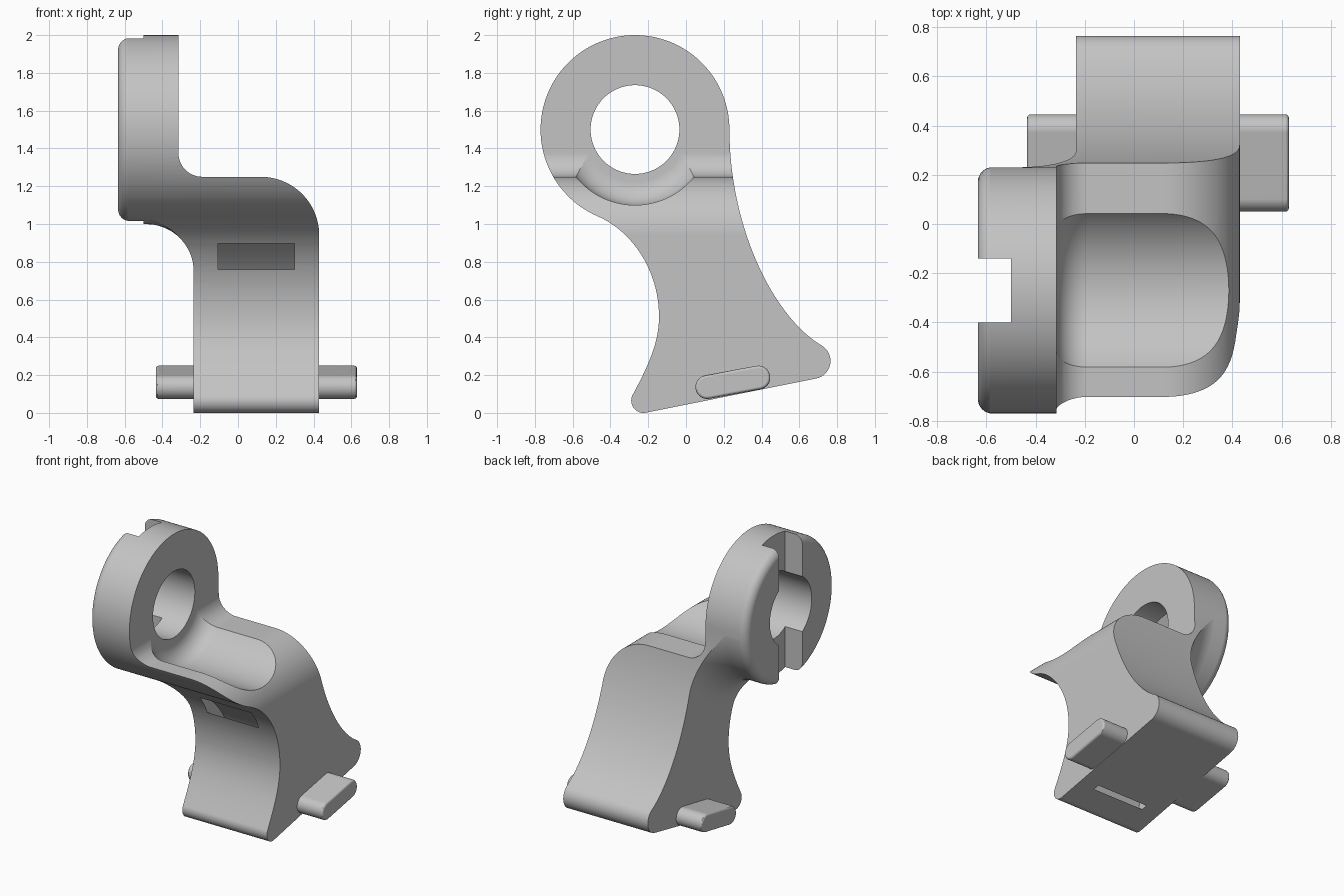
import bpy, bmesh, math
from mathutils import Vector
from mathutils.geometry import interpolate_bezier

cube = bpy.data.objects.get("Cube")
if cube:
    bpy.data.objects.remove(cube, do_unlink=True)

grey = bpy.data.materials.new("plain grey")
grey.use_nodes = True
COLOUR = (0.55, 0.55, 0.55, 1)
grey.diffuse_color = COLOUR
for node in grey.node_tree.nodes:
    if node.type == 'BSDF_PRINCIPLED':
        node.inputs["Base Color"].default_value = COLOUR

RING_Y, RING_Z = -0.27, 1.5


def arc(cx, cy, r, start, end, n=20):
    angles = [math.radians(start + (end - start) * i / n) for i in range(n + 1)]
    return [(cx + r * math.cos(a), cy + r * math.sin(a)) for a in angles]


def bezier(a, b, c, d, n=24):
    pts = interpolate_bezier(*[Vector((*p, 0)) for p in (a, b, c, d)], n)
    return [(p.x, p.y) for p in pts][1:-1]


def finish(name, bm):
    bmesh.ops.recalc_face_normals(bm, faces=bm.faces)
    mesh = bpy.data.meshes.new(name)
    bm.to_mesh(mesh)
    bm.free()
    mesh.materials.append(grey)
    obj = bpy.data.objects.new(name, mesh)
    bpy.context.collection.objects.link(obj)
    return obj


def prism(name, profile, low, high, axis):
    """Extrude a closed profile along x (profile in y, z) or y (profile in x, z)."""
    place = (lambda p, d: (d, *p)) if axis == 'x' else (lambda p, d: (p[0], d, p[1]))
    bm = bmesh.new()
    face = bm.faces.new([bm.verts.new(place(p, low)) for p in profile])
    result = bmesh.ops.extrude_face_region(bm, geom=[face])
    moved = [v for v in result["geom"] if isinstance(v, bmesh.types.BMVert)]
    step = place((0, 0), high - low)
    bmesh.ops.translate(bm, verts=moved, vec=step)
    return finish(name, bm)


def lathe(name, profile, segments=128):
    """Turn (x, radius) points about the ring axis."""
    bm = bmesh.new()
    rings = []
    for x, r in profile:
        turn = [2 * math.pi * (i + 0.5) / segments for i in range(segments)]
        rings.append([bm.verts.new((x, RING_Y + r * math.cos(a), RING_Z + r * math.sin(a))) for a in turn])
    for a, b in zip(rings, rings[1:]):
        for i in range(segments):
            j = (i + 1) % segments
            bm.faces.new((a[i], a[j], b[j], b[i]))
    bm.faces.new(rings[0])
    bm.faces.new(rings[-1])
    return finish(name, bm)


def combine(target, tool, operation):
    mod = target.modifiers.new("cut", 'BOOLEAN')
    mod.operation, mod.object, mod.solver = operation, tool, 'EXACT'
    bpy.context.view_layer.objects.active = target
    bpy.ops.object.modifier_apply(modifier=mod.name)
    bpy.data.objects.remove(tool, do_unlink=True)


def smooth(obj):
    bpy.ops.object.select_all(action='DESELECT')
    obj.select_set(True)
    bpy.context.view_layer.objects.active = obj
    bpy.ops.object.shade_smooth_by_angle(angle=math.radians(30))
    obj.modifiers.new("even normals", 'WEIGHTED_NORMAL').keep_sharp = True


# Side outline: ring, concave front, sloping foot, concave back
side = arc(RING_Y, RING_Z, 0.5, 0, 246, 90)
side += bezier((-0.47, 1.042), (-0.28, 0.96), (-0.143, 0.75), (-0.143, 0.51))
side += [(-0.143, 0.51)]
side += bezier((-0.143, 0.51), (-0.143, 0.37), (-0.2, 0.25), (-0.28, 0.10))
side += arc(-0.225, 0.065, 0.065, 148, 281)
side += arc(0.67, 0.275, 0.095, -79, 60)
side += bezier((0.717, 0.357), (0.45, 0.52), (0.23, 1.0), (0.23, 1.5), 40)
body = prism("bracket_body", side, -0.8, 0.8, 'x')

# Front outline: rounded shoulder and fillet up to the ring face
front = [(-0.8, -0.1), (0.43, -0.1)]
front += arc(0.12, 0.94, 0.31, 0, 90, 28)
front += arc(-0.19, 1.375, 0.125, 270, 180, 14)
front += [(-0.315, 2.1), (-0.8, 2.1)]
combine(body, prism("front_outline", front, -1, 1, 'y'), 'INTERSECT')

# Ring boss flaring into the body wall
boss = arc(-0.575, 0.441, 0.06, 180, 90, 8)
boss += arc(-0.485, 0.751, 0.25, 270, 360, 20)
boss += [(-0.235, 3), (1, 3)]
combine(body, lathe("ring_flare", boss), 'INTERSECT')

# Bore and the round trough beside it
bore = [(-0.8, 0.235), (-0.315, 0.235)]
bore += arc(-0.19, 0.275, 0.125, 180, 90, 12)
bore += [(0.8, 0.4)]
combine(body, lathe("bore", bore), 'DIFFERENCE')

# Groove across the outer ring face
groove = [(-0.4, 0.8), (-0.14, 0.8), (-0.14, 2.2), (-0.4, 2.2)]
combine(body, prism("groove", groove, -0.8, -0.5, 'x'), 'DIFFERENCE')

# Curved channel from the front face down to the sole
path = [Vector(p) for p in bezier((-0.34, 0.92), (0.12, 0.62), (0.08, 0.35), (-0.08, -0.06), 26)]
left, right = [], []
for a, b in zip(path, path[1:]):
    offset = (b - a).normalized().orthogonal() * 0.04
    left.append(tuple(a + offset))
    right.append(tuple(a - offset))
combine(body, prism("channel", left + right[::-1], -0.105, 0.3, 'x'), 'DIFFERENCE')
smooth(body)

# Rounded lugs on both sides of the foot
lug_profile = arc(0.113, 0.137, 0.063, 101, 281) + arc(0.383, 0.187, 0.063, -79, 101)
for name, root, tip in (("left_lug", 0.42, 0.63), ("right_lug", -0.225, -0.435)):
    lug = prism(name, lug_profile, root, tip, 'x')
    bm = bmesh.new()
    bm.from_mesh(lug.data)
    rim = [e for e in bm.edges if all(abs(v.co.x - tip) < 1e-4 for v in e.verts)]
    bmesh.ops.bevel(bm, geom=rim, offset=0.015, segments=3, profile=0.5, affect='EDGES')
    bm.to_mesh(lug.data)
    bm.free()
    smooth(lug)
